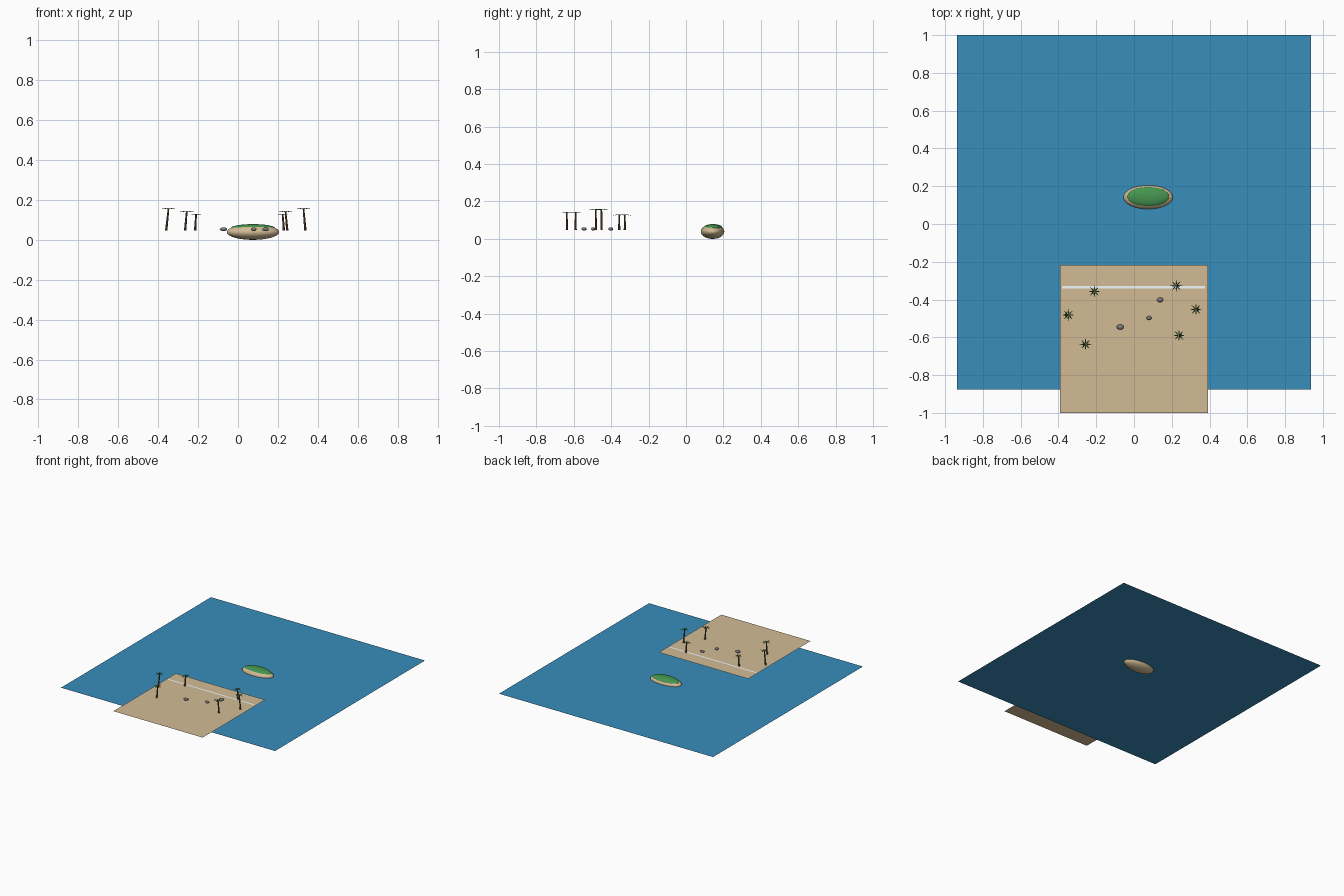
import bpy, bmesh
from math import pi, cos, sin
from mathutils import Matrix, Vector

if "Cube" in bpy.data.objects:
    bpy.data.objects.remove(bpy.data.objects["Cube"])


def material(name, rgb):
    m = bpy.data.materials.new(name)
    m.diffuse_color = (*rgb, 1)
    m.use_nodes = True
    m.node_tree.nodes["Principled BSDF"].inputs["Base Color"].default_value = m.diffuse_color
    return m


WATER = material("water_blue", (0.04, 0.27, 0.5))
SAND = material("sand", (0.65, 0.5, 0.3))
GREEN = material("grass_green", (0.06, 0.3, 0.08))
FOAM = material("foam_white", (0.9, 0.95, 1.0))
BARK = material("bark", (0.15, 0.08, 0.035))
LEAF = material("leaf_green", (0.05, 0.22, 0.05))
ROCK = material("rock_grey", (0.2, 0.2, 0.19))


def finish(bm, name, mat, smooth=False):
    me = bpy.data.meshes.new(name)
    bm.to_mesh(me)
    bm.free()
    ob = bpy.data.objects.new(name, me)
    bpy.context.collection.objects.link(ob)
    me.materials.append(mat)
    for p in me.polygons:
        p.use_smooth = smooth
    return ob


def sheet(name, x0, x1, y0, y1, z, mat):
    bm = bmesh.new()
    bm.faces.new([bm.verts.new(c) for c in
                  ((x0, y0, z), (x1, y0, z), (x1, y1, z), (x0, y1, z))])
    return finish(bm, name, mat)


def ellipsoid(name, loc, radii, mat, seg=32, rings=16):
    bm = bmesh.new()
    bmesh.ops.create_uvsphere(bm, u_segments=seg, v_segments=rings, radius=1,
                              matrix=Matrix.LocRotScale(Vector(loc), None, Vector(radii)))
    return finish(bm, name, mat, True)


def palm(i, base_x, top_x, y, top_z):
    # Leaning tapered trunk
    bottom, top = Vector((base_x, y, 0.047)), Vector((top_x, y, top_z))
    axis = top - bottom
    rot = Vector((0, 0, 1)).rotation_difference(axis)
    bm = bmesh.new()
    bmesh.ops.create_cone(bm, cap_ends=True, segments=8, radius1=0.006, radius2=0.004,
                          depth=axis.length,
                          matrix=Matrix.LocRotScale((bottom + top) / 2, rot, None))
    finish(bm, f"palm_trunk_{i}", BARK)
    # Eight thin, pointed fronds
    bm = bmesh.new()
    for k in range(8):
        a = k * pi / 4
        out, side = Vector((cos(a), sin(a), 0)), Vector((-sin(a), cos(a), 0))
        pts = (top, top + out * 0.014 + side * 0.003 + Vector((0, 0, 0.001)),
               top + out * 0.033 - Vector((0, 0, 0.002)),
               top + out * 0.014 - side * 0.003 + Vector((0, 0, 0.001)))
        p = [bm.verts.new(q) for q in pts]
        bm.faces.new((p[0], p[3], p[2]))
        bm.faces.new((p[0], p[2], p[1]))
    ob = finish(bm, f"palm_fronds_{i}", LEAF)
    mod = ob.modifiers.new("thickness", 'SOLIDIFY')
    mod.thickness = 0.001


# Sea, beach and the foam strip on the shore
sheet("sea", -0.937, 0.937, -0.875, 1.0, 0.039, WATER)
sheet("beach", -0.391, 0.391, -1.0, -0.218, 0.047, SAND)
sheet("foam_line", -0.38, 0.375, -0.341, -0.328, 0.0485, FOAM)

# Island with its grassy top
ellipsoid("island_sand", (0.075, 0.142, 0.039), (0.131, 0.063, 0.039), SAND)
ellipsoid("island_grass", (0.075, 0.144, 0.058), (0.112, 0.052, 0.021), GREEN)

# Rocks on the sand
for n, (x, y, r) in enumerate(((-0.073, -0.545, 0.019), (0.079, -0.497, 0.014),
                               (0.138, -0.402, 0.017))):
    ellipsoid(f"rock_{n}", (x, y, 0.053), (r, r * 0.75, 0.009), ROCK, 16, 8)

# Palm trees leaning in from both sides
PALMS = ((-0.36, -0.348, -0.482, 0.158), (-0.265, -0.257, -0.637, 0.143),
         (-0.215, -0.21, -0.357, 0.129), (0.338, 0.328, -0.452, 0.158),
         (0.247, 0.238, -0.59, 0.143), (0.23, 0.224, -0.327, 0.129))
for n, args in enumerate(PALMS):
    palm(n, *args)
